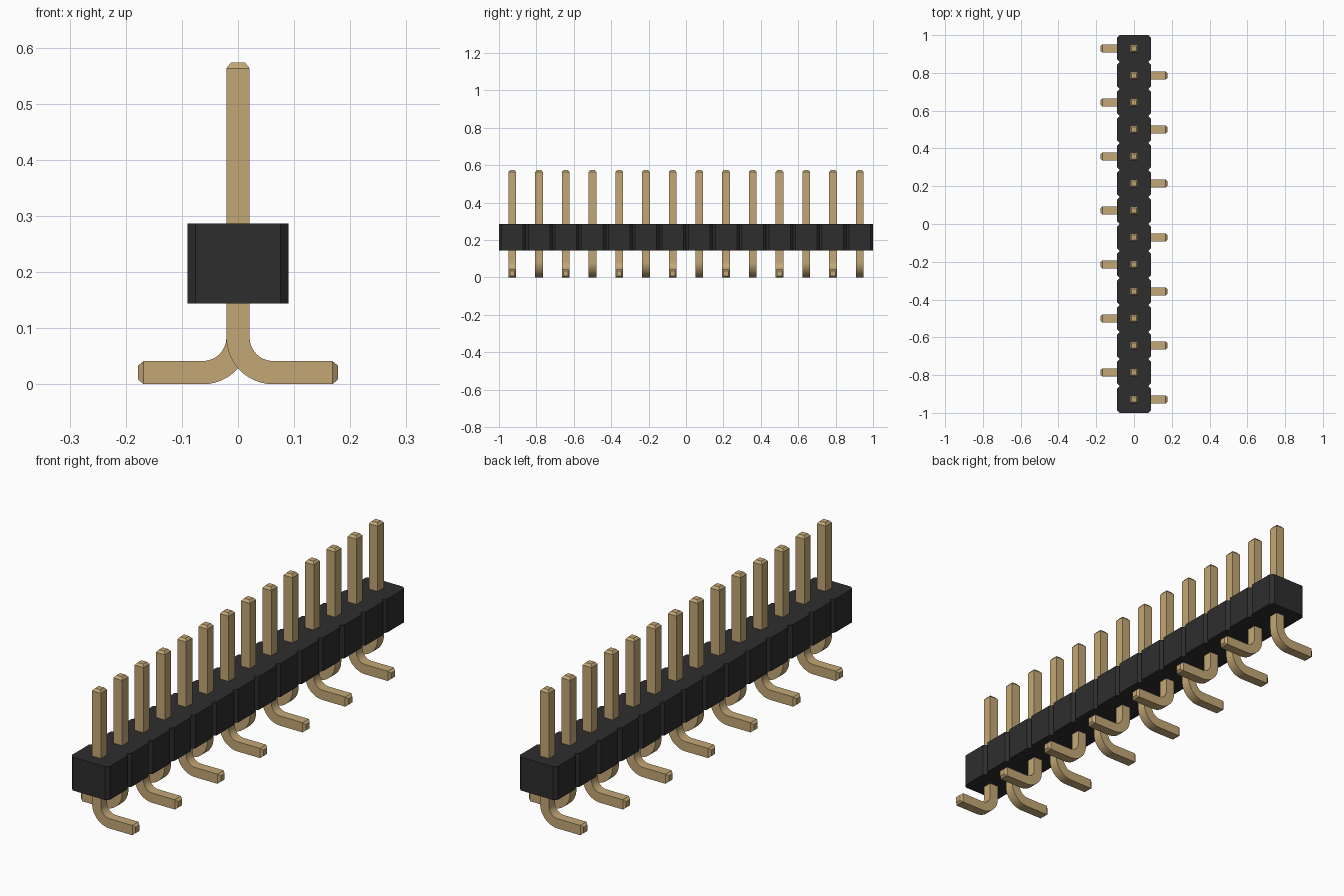
import bpy, bmesh
from math import sin, cos, pi, radians

COUNT = 14
PITCH = 2 / COUNT
HALF_X, CHAMFER = 0.09, 0.014     # housing half width and corner cut
BASE_Z, TOP_Z = 0.144, 0.286      # housing bottom and top
R = 0.0207                        # pin half thickness
TIP = 0.0125                      # half thickness at the pin ends
BEND = 0.0625                     # centre-line bend radius
PIN_TOP, FOOT_END, TAPER = 0.573, 0.178, 0.01

if "Cube" in bpy.data.objects:
    bpy.data.objects.remove(bpy.data.objects["Cube"], do_unlink=True)


def material(name, rgb):
    m = bpy.data.materials.new(name)
    m.use_nodes = True
    m.diffuse_color = (*rgb, 1)
    m.node_tree.nodes["Principled BSDF"].inputs["Base Color"].default_value = (*rgb, 1)
    return m


black = material("black plastic", (0.027, 0.027, 0.027))
gold = material("pale gold", (0.55, 0.39, 0.18))


def finish(name, bm, mat):
    bmesh.ops.recalc_face_normals(bm, faces=bm.faces[:])
    mesh = bpy.data.meshes.new(name)
    bm.to_mesh(mesh)
    bm.free()
    mesh.materials.append(mat)
    obj = bpy.data.objects.new(name, mesh)
    bpy.context.collection.objects.link(obj)
    return obj


# Housing: notched strip outline extruded upward
side = []
for i in range(COUNT):
    y0 = -1 + i * PITCH
    y1 = y0 + PITCH
    side += [(HALF_X - CHAMFER, y0), (HALF_X, y0 + CHAMFER), (HALF_X, y1 - CHAMFER)]
side.append((HALF_X - CHAMFER, 1))
outline = side + [(-x, y) for x, y in reversed(side)]
bm = bmesh.new()
base = bm.faces.new([bm.verts.new((x, y, BASE_Z)) for x, y in outline])
grown = bmesh.ops.extrude_face_region(bm, geom=[base], use_keep_orig=True)["geom"]
bmesh.ops.translate(bm, vec=(0, 0, TOP_Z - BASE_Z),
                    verts=[v for v in grown if isinstance(v, bmesh.types.BMVert)])
finish("housing", bm, black)

# Pin path: x, z, turn angle, half thickness, from the tip to the foot
STEPS = 12
path = [(0, PIN_TOP, 0, TIP), (0, PIN_TOP - TAPER, 0, R)]
for i in range(STEPS + 1):
    a = pi / 2 * i / STEPS
    path.append((BEND * (1 - cos(a)), R + BEND * (1 - sin(a)), a, R))
path += [(FOOT_END - TAPER, R, pi / 2, R), (FOOT_END, R, pi / 2, TIP)]


def pin(name, y, direction):
    bm = bmesh.new()
    rings = []
    for x, z, a, r in path:
        rings.append([bm.verts.new((direction * (x + n * r * cos(a)), y + w * r, z + n * r * sin(a)))
                      for n, w in ((-1, -1), (1, -1), (1, 1), (-1, 1))])
    for lower, upper in zip(rings, rings[1:]):
        for k in range(4):
            j = (k + 1) % 4
            bm.faces.new((lower[k], lower[j], upper[j], upper[k]))
    bm.faces.new(rings[0])
    bm.faces.new(rings[-1])
    return finish(name, bm, gold)


# Pins with feet alternating left and right
bpy.ops.object.select_all(action="DESELECT")
for i in range(COUNT):
    obj = pin(f"pin_{i + 1}", -1 + (i + 0.5) * PITCH, 1 if i % 2 == 0 else -1)
    obj.select_set(True)
    bpy.context.view_layer.objects.active = obj
bpy.ops.object.shade_smooth_by_angle(angle=radians(30))
